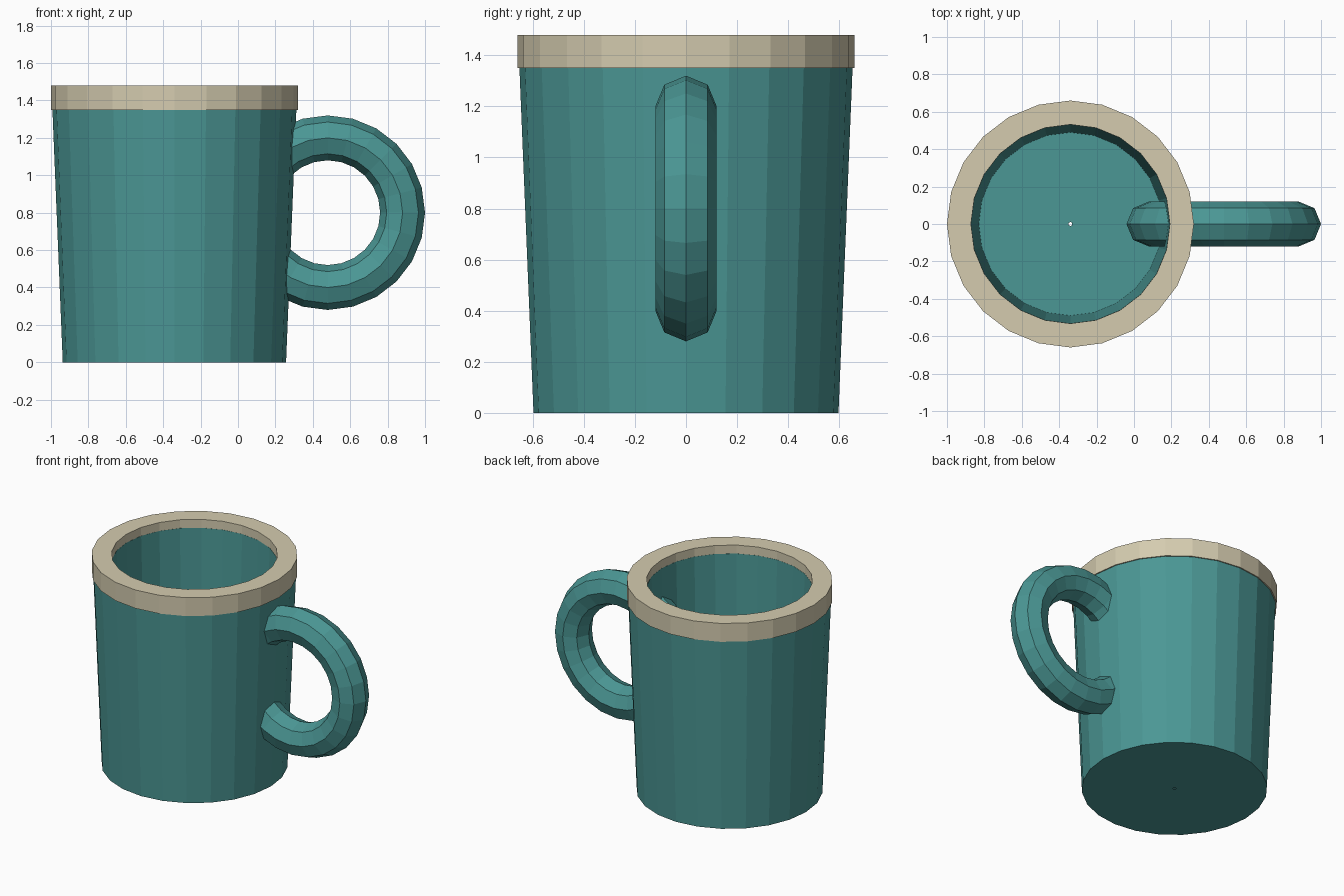
import bpy
from math import cos, sin, tau

if "Cube" in bpy.data.objects:
    bpy.data.objects.remove(bpy.data.objects["Cube"])

SIDES = 24
CUP_X = -0.34


def material(name, rgb):
    mat = bpy.data.materials.new(name)
    mat.diffuse_color = (*rgb, 1)
    mat.use_nodes = True
    mat.node_tree.nodes["Principled BSDF"].inputs["Base Color"].default_value = mat.diffuse_color
    return mat


def ring_sweep(name, profile, mat, closed, place):
    """Sweep a profile of (radius, height) points around an axis, flat faced."""
    n = len(profile)
    verts = [place(r, h, tau * i / SIDES) for i in range(SIDES) for r, h in profile]
    faces = []
    for i in range(SIDES):
        a, b = i * n, (i + 1) % SIDES * n
        for j in range(n if closed else n - 1):
            k = (j + 1) % n
            faces.append((a + j, b + j, b + k, a + k))
    mesh = bpy.data.meshes.new(name)
    mesh.from_pydata(verts, [], faces)
    mesh.materials.append(mat)
    obj = bpy.data.objects.new(name, mesh)
    bpy.context.collection.objects.link(obj)
    return obj


def upright(r, h, a):
    return (CUP_X + r * cos(a), r * sin(a), h)


def sideways(r, h, a):
    # ring standing in the xz plane
    return (0.48 + r * cos(a), -h, 0.8 + r * sin(a))


teal = material("teal_glaze", (0.07, 0.31, 0.30))
cream = material("cream_glaze", (0.66, 0.60, 0.43))

# Tapered cup: underside, outer wall, inner wall, floor (tiny centre opening)
ring_sweep("cup_body", [(0.01, 0), (0.597, 0), (0.655, 1.42), (0.531, 1.42),
                        (0.49, 0.1), (0.01, 0.1)], teal, False, upright)

# Straight-sided rim band
ring_sweep("rim", [(0.532, 1.35), (0.66, 1.35), (0.66, 1.48), (0.532, 1.48)],
           cream, True, upright)

# Handle: full eight-sided ring that passes through the wall
section = [(0.4 + 0.12 * cos(tau * i / 8), 0.12 * sin(tau * i / 8)) for i in range(8)]
ring_sweep("handle", section, teal, True, sideways)
